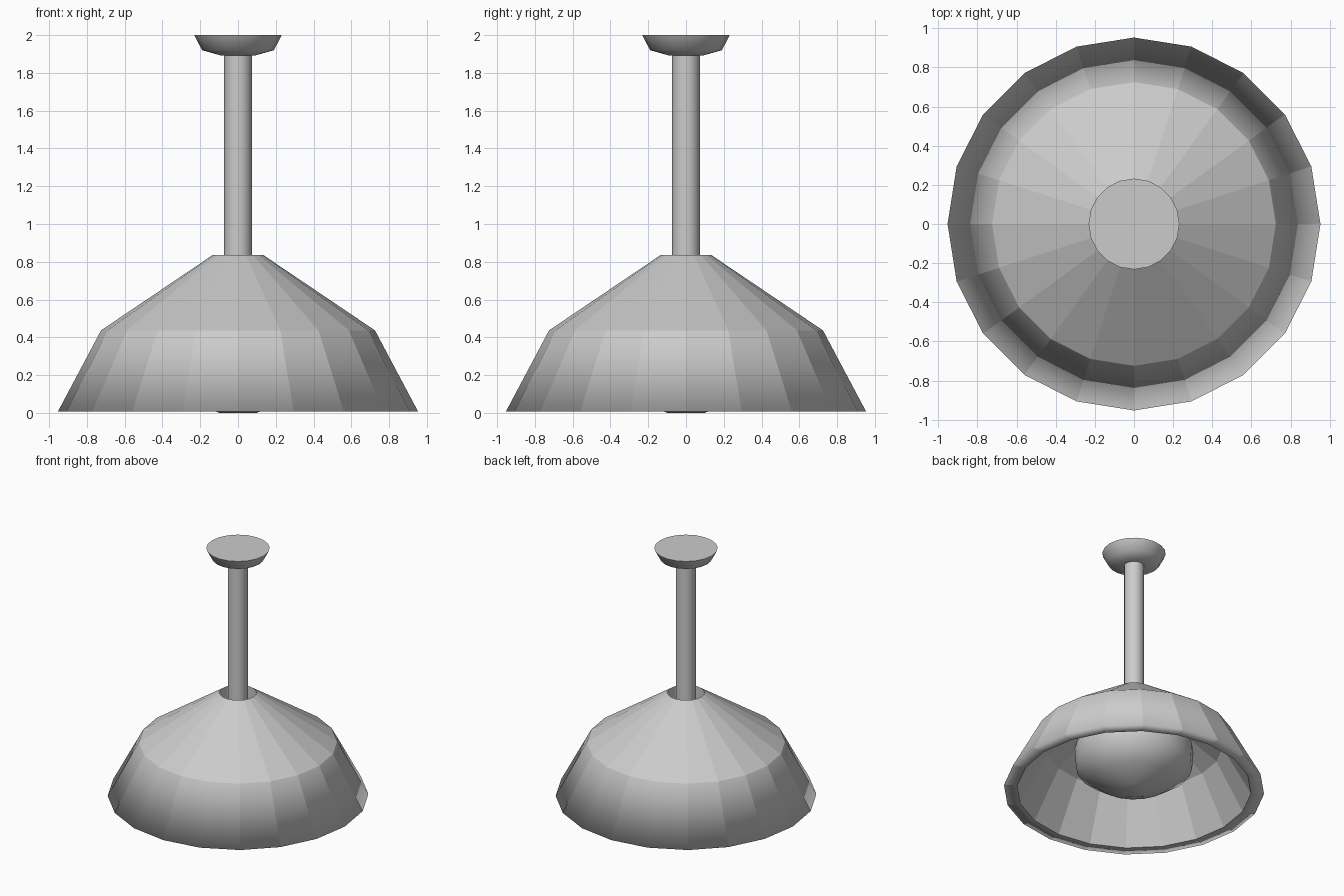
import bpy, bmesh, math

if "Cube" in bpy.data.objects:
    bpy.data.objects.remove(bpy.data.objects["Cube"])

SIDES = 20

grey = bpy.data.materials.new("mid_grey")
grey.diffuse_color = (0.6, 0.6, 0.6, 1)
grey.use_nodes = True
grey.node_tree.nodes["Principled BSDF"].inputs["Base Color"].default_value = grey.diffuse_color


def lathe(name, profile, smooth=None, soft_ring=None, closed=False):
    """Spin an (r, z) profile around the z axis; r = 0 makes a pole.
    soft_ring names the one ring whose edge is blended, all others stay crisp."""
    bm = bmesh.new()
    rings = []
    for r, z in profile:
        if r == 0:
            rings.append([bm.verts.new((0, 0, z))] * SIDES)
        else:
            rings.append([bm.verts.new((r * math.cos(2 * math.pi * i / SIDES),
                                        r * math.sin(2 * math.pi * i / SIDES), z))
                          for i in range(SIDES)])
    following = rings[1:] + (rings[:1] if closed else [])
    for a, b in zip(rings, following):
        for i in range(SIDES):
            j = (i + 1) % SIDES
            bm.faces.new(list(dict.fromkeys((a[i], a[j], b[j], b[i]))))
    bmesh.ops.recalc_face_normals(bm, faces=bm.faces[:])
    if soft_ring is not None:
        soft = set(rings[soft_ring])
        for f in bm.faces:
            f.smooth = True
        for e in bm.edges:
            e.smooth = all(v in soft for v in e.verts)
    mesh = bpy.data.meshes.new(name)
    bm.to_mesh(mesh)
    bm.free()
    mesh.materials.append(grey)
    obj = bpy.data.objects.new(name, mesh)
    bpy.context.collection.objects.link(obj)
    if smooth:
        bpy.ops.object.select_all(action='DESELECT')
        obj.select_set(True)
        bpy.context.view_layer.objects.active = obj
        bpy.ops.object.shade_smooth_by_angle(angle=math.radians(smooth))
    return obj


# Ceiling mount
lathe("ceiling_mount", [(0, 1.892), (0.09, 1.892), (0.19, 1.92), (0.232, 2.0), (0, 2.0)], 60)

# Hanging rod, running through the hole in the shade
lathe("rod", [(0, 0.70), (0.073, 0.70), (0.073, 1.90), (0, 1.90)], 30)

# Thick faceted shade, open at the bottom, with a hole for the rod
lathe("shade", [(0.135, 0.835), (0.725, 0.437), (0.953, 0.008),
                (0.857, 0.008), (0.65, 0.385), (0.135, 0.733)],
      soft_ring=2, closed=True)

# Bulb with its neck running up into the shade
lathe("bulb", [(0, 0), (0.10, 0), (0.28, 0.085), (0.425, 0.19), (0.435, 0.34),
               (0.40, 0.48), (0.28, 0.57), (0.10, 0.64), (0.10, 0.76), (0, 0.76)], 60)
